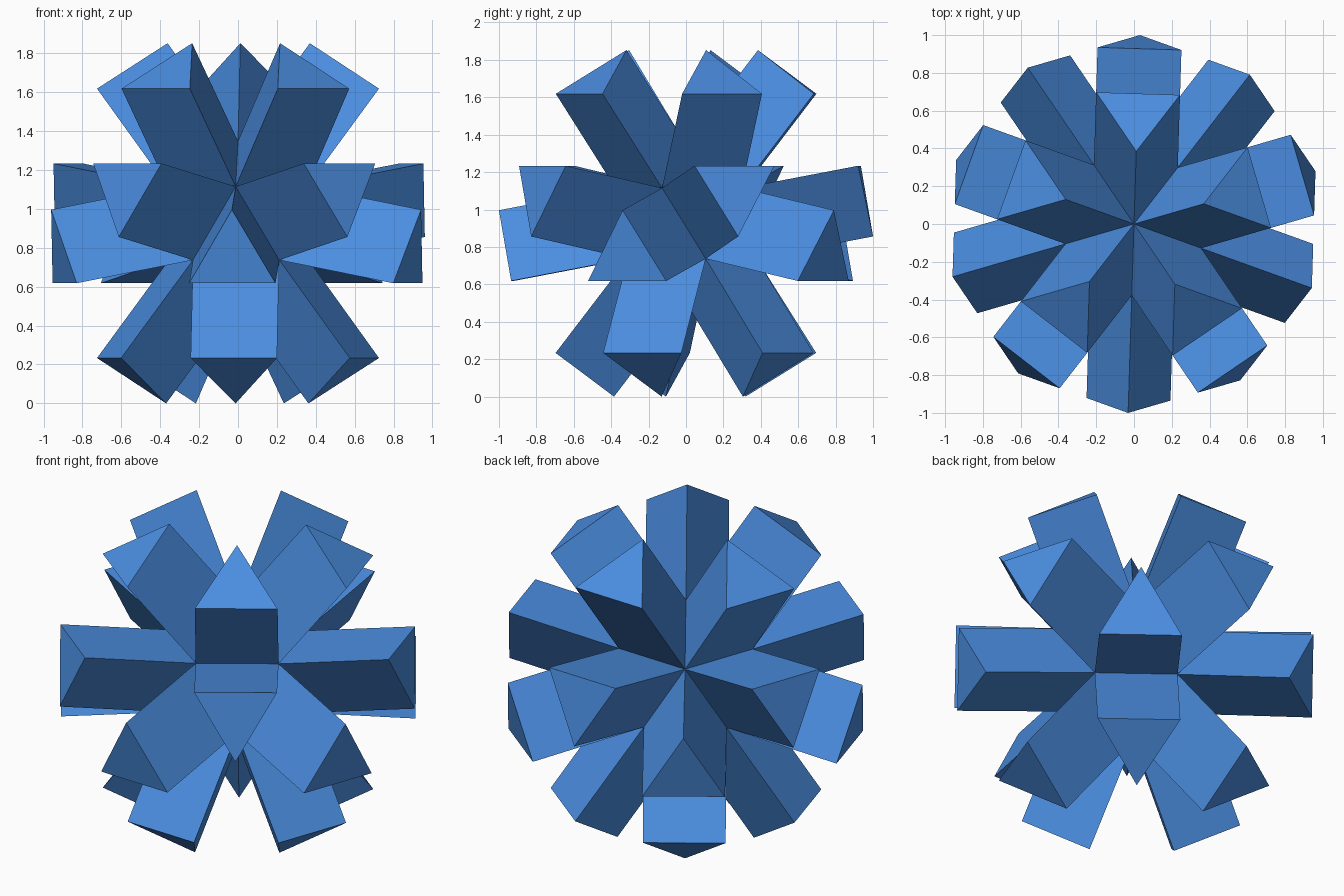
import bpy, bmesh
from math import radians
from mathutils import Matrix

if "Cube" in bpy.data.objects:
    bpy.data.objects.remove(bpy.data.objects["Cube"])

RADIUS = 0.4226          # core icosahedron
LENGTH = RADIUS * 1.5    # spike length
CENTRE_Z = 0.926
TURN = radians(-19.8)

# Icosahedron core with every triangular face pushed straight out as a prism
bm = bmesh.new()
bmesh.ops.create_icosphere(bm, subdivisions=1, radius=RADIUS)
bm.normal_update()
caps = bmesh.ops.extrude_discrete_faces(bm, faces=bm.faces[:])["faces"]
for cap in caps:
    cap.normal_update()
    bmesh.ops.translate(bm, verts=cap.verts[:], vec=cap.normal * LENGTH)

# Turn it and set it on the ground
bm.transform(Matrix.Translation((0, 0, CENTRE_Z)) @ Matrix.Rotation(TURN, 4, "Z"))
bmesh.ops.recalc_face_normals(bm, faces=bm.faces[:])

mesh = bpy.data.meshes.new("prism_star")
bm.to_mesh(mesh)
bm.free()
star = bpy.data.objects.new("prism_star", mesh)
bpy.context.collection.objects.link(star)

# Blue finish
blue = bpy.data.materials.new("blue")
blue.diffuse_color = (0.07, 0.27, 0.75, 1)
blue.use_nodes = True
blue.node_tree.nodes["Principled BSDF"].inputs["Base Color"].default_value = blue.diffuse_color
mesh.materials.append(blue)
